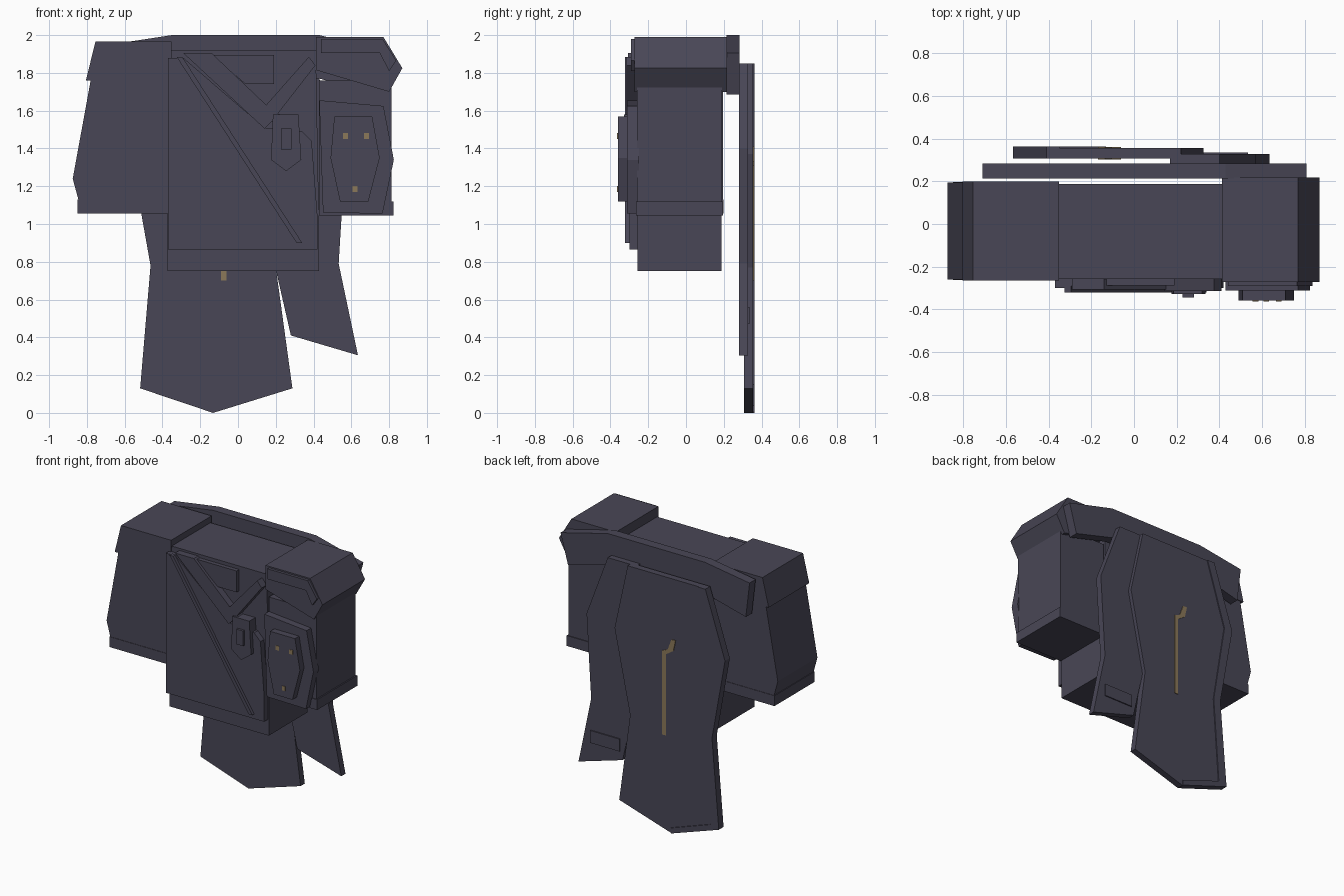
import bpy, bmesh, math

def mat(name, rgb):
    m = bpy.data.materials.new(name)
    m.diffuse_color = (*rgb, 1)
    return m

SLATE = mat("dark_slate", (0.066, 0.062, 0.093))
GOLD = mat("dull_gold", (0.26, 0.19, 0.10))

def prism(name, pts, y0, y1, m=SLATE):
    """Extrude a front-view (x, z) outline from y0 to y1."""
    bm = bmesh.new()
    face = bm.faces.new([bm.verts.new((x, y0, z)) for x, z in pts])
    new = bmesh.ops.extrude_face_region(bm, geom=[face])["geom"]
    for v in new:
        if isinstance(v, bmesh.types.BMVert):
            v.co.y = y1
    bmesh.ops.recalc_face_normals(bm, faces=bm.faces)
    me = bpy.data.meshes.new(name)
    bm.to_mesh(me)
    bm.free()
    me.materials.append(m)
    ob = bpy.data.objects.new(name, me)
    bpy.context.collection.objects.link(ob)
    return ob

def box(name, x0, x1, y0, y1, z0, z1, m=SLATE):
    return prism(name, [(x0, z0), (x1, z0), (x1, z1), (x0, z1)], y0, y1, m)

# Torso block, slightly wider at the hem
prism("torso", [(-.372, .75), (.428, .75), (.428, 1.05), (.412, 1.92), (-.352, 1.92), (-.372, 1.05)], -.258, .187)

# Coat front with cut neckline
prism("coat_front", [(-.37, .865), (.42, .865), (.42, 1.05), (.39, 1.44), (.34, 1.49),
                     (.14, 1.51), (-.29, 1.88), (-.37, 1.88)], -.30, -.25)
prism("left_lapel", [(-.29, 1.905), (-.14, 1.905), (.15, 1.63), (.22, 1.58), (.14, 1.505)], -.308, -.25)
prism("right_lapel", [(.14, 1.62), (.375, 1.885), (.41, 1.84), (.20, 1.57)], -.315, -.25)
prism("collar_flap", [(-.14, 1.895), (.19, 1.895), (.19, 1.74), (.04, 1.74)], -.288, -.25)
prism("sash", [(-.325, 1.885), (-.295, 1.885), (.34, .90), (.31, .90)], -.322, -.29)

# Badge on the chest
prism("badge", [(.185, 1.58), (.32, 1.58), (.335, 1.34), (.255, 1.28), (.175, 1.34)], -.328, -.25)
box("badge_centre", .228, .282, -.345, -.32, 1.395, 1.505)

# Left sleeve (negative x)
prism("left_sleeve", [(-.36, 1.13), (-.845, 1.13), (-.875, 1.24), (-.78, 1.76), (-.36, 1.76)], -.26, .195)
prism("left_shoulder", [(-.355, 1.76), (-.805, 1.76), (-.755, 1.965), (-.352, 1.965)], -.266, .20)
prism("left_cuff", [(-.362, 1.055), (-.85, 1.055), (-.85, 1.13), (-.362, 1.13)], -.263, .198)

# Right sleeve
box("right_sleeve", .43, .813, -.26, .19, 1.05, 1.76)
box("right_cuff", .428, .822, -.266, .196, 1.045, 1.12)
prism("right_shoulder", [(.412, 1.99), (.77, 1.99), (.87, 1.825), (.80, 1.70), (.412, 1.815)], -.272, .217)
prism("shoulder_trim", [(.44, 1.98), (.765, 1.98), (.838, 1.865), (.80, 1.81), (.75, 1.905), (.44, 1.905)],
      -.292, -.26)

# Layered plate on the right sleeve with three studs
prism("sleeve_plate", [(.43, 1.655), (.77, 1.625), (.825, 1.34), (.765, 1.055), (.45, 1.06)], -.312, -.25)
prism("sleeve_pad", [(.51, 1.57), (.71, 1.57), (.75, 1.35), (.69, 1.12), (.54, 1.12), (.49, 1.35)], -.36, -.30)
for i, (x, z) in enumerate([(.57, 1.465), (.68, 1.465), (.62, 1.185)]):
    box(f"stud_{i}", x - .013, x + .013, -.364, -.355, z - .016, z + .016, GOLD)

# Yoke across the shoulder blades
prism("back_yoke", [(-.71, 1.945), (-.35, 2.0), (.43, 2.0), (.81, 1.905), (.75, 1.685), (.43, 1.77),
                    (-.37, 1.77), (-.68, 1.69)], .214, .284)

# Two coat tails
prism("main_tail", [(-.41, 1.85), (.22, 1.85), (.325, 1.37), (.20, .77), (.288, .13), (-.132, 0),
                    (-.518, .13), (-.463, .78), (-.568, 1.37)], .308, .356)
prism("tail_trim", [(-.41, 1.85), (-.568, 1.37), (-.463, .78), (-.518, .13), (-.132, 0), (-.132, .04),
                    (-.45, .15), (-.405, .78), (-.50, 1.37), (-.35, 1.85)], .35, .363)
prism("side_tail", [(.17, 1.85), (.40, 1.85), (.57, 1.40), (.533, .79), (.635, .305), (.28, .41),
                    (.20, .76), (.28, 1.40)], .28, .328)
box("tail_tab", .30, .535, .32, .336, .47, .56)

# Gold seam running through the main tail, hooked at the top
prism("gold_seam", [(-.09, .70), (-.06, .70), (-.06, 1.31), (-.105, 1.33), (-.135, 1.41), (-.168, 1.41),
                    (-.15, 1.33), (-.09, 1.29)], .303, .361, GOLD)
